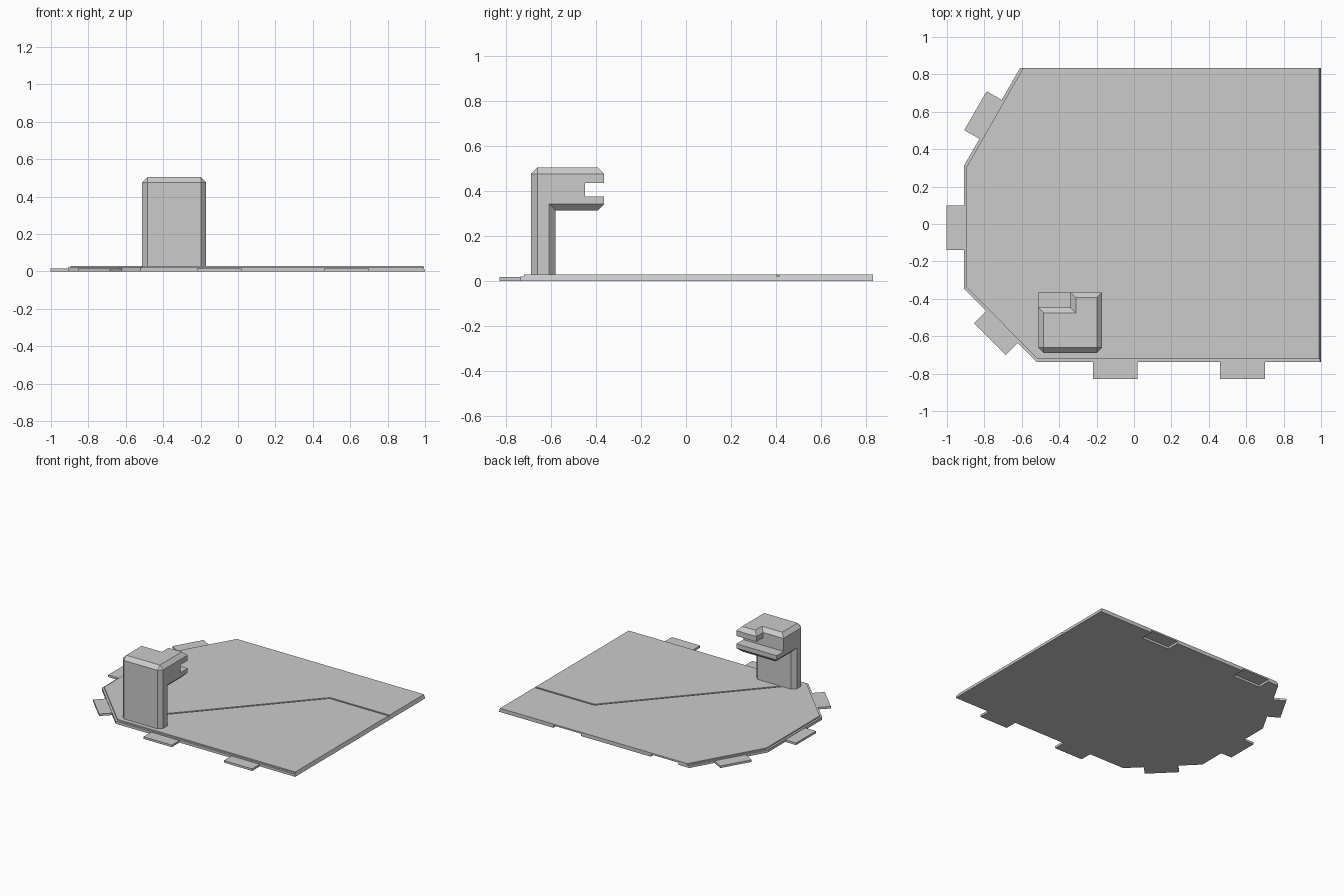
import bpy, bmesh, math
from mathutils import Vector

cube = bpy.data.objects.get("Cube")
if cube:
    bpy.data.objects.remove(cube, do_unlink=True)

grey = bpy.data.materials.new("light grey plastic")
grey.use_nodes = True
grey.diffuse_color = (0.6, 0.6, 0.6, 1)
grey.node_tree.nodes["Principled BSDF"].inputs["Base Color"].default_value = (0.6, 0.6, 0.6, 1)


def finish(bm, name):
    bmesh.ops.recalc_face_normals(bm, faces=bm.faces)
    mesh = bpy.data.meshes.new(name)
    bm.to_mesh(mesh)
    bm.free()
    mesh.materials.append(grey)
    ob = bpy.data.objects.new(name, mesh)
    bpy.context.collection.objects.link(ob)
    return ob


def prism_bm(points, offset):
    """Extrude a closed outline by an offset vector."""
    bm = bmesh.new()
    face = bm.faces.new([bm.verts.new(p) for p in points])
    ext = bmesh.ops.extrude_face_region(bm, geom=[face])
    top = [v for v in ext["geom"] if isinstance(v, bmesh.types.BMVert)]
    bmesh.ops.translate(bm, verts=top, vec=offset)
    bmesh.ops.recalc_face_normals(bm, faces=bm.faces)
    return bm


def slab(name, outline, z0, z1, slope=0.0):
    bm = prism_bm([(x, y, z0) for x, y in outline], (0, 0, z1 - z0))
    for v in bm.verts:
        if v.co.x > 0.99:
            v.co.x -= v.co.z * slope
    return finish(bm, name)


def box(name, x0, x1, y0, y1, z0, z1):
    return slab(name, [(x0, y0), (x1, y0), (x1, y1), (x0, y1)], z0, z1)


def bar(name, a, b, width, z0, z1):
    """Straight flat bar between two plan points."""
    a, b = Vector(a), Vector(b)
    d = (b - a).normalized()
    n = Vector((-d.y, d.x)) * width / 2
    return slab(name, [a - n, b - n, b + n, a + n], z0, z1)


def cut(ob, cutter):
    mod = ob.modifiers.new("cut", "BOOLEAN")
    mod.operation = "DIFFERENCE"
    mod.solver = "EXACT"
    mod.object = cutter
    bpy.context.view_layer.objects.active = ob
    bpy.ops.object.modifier_apply(modifier=mod.name)
    bpy.data.objects.remove(cutter, do_unlink=True)


# Base plate in two layers, the upper one set back on the tabbed sides
base = slab("base_plate", [(1, 0.833), (-0.61, 0.833), (-0.91, 0.31), (-0.91, -0.345),
                           (-0.52, -0.737), (1, -0.737)], 0, 0.02, 0.33)
top = slab("top_plate", [(1, 0.833), (-0.593, 0.833), (-0.895, 0.306), (-0.895, -0.339),
                         (-0.514, -0.722), (1, -0.722)], 0.02, 0.029, 0.33)

# Sockets under the back edge
for x0, x1 in ((-0.52, -0.285), (0.305, 0.54)):
    cut(base, box("socket_cutter", x0, x1, 0.735, 0.9, -0.02, 0.017))

# Bent groove across the top, ending under the post
bend = (0.49, 0.41)
for far in ((1.1, 0.41), (-0.4, -0.58)):
    cut(top, bar("groove_cutter", bend, far, 0.014, 0.0215, 0.06))

# Edge tabs: foot on the plate edge and outward direction in degrees
tabs = [("front_right_tab", -0.1, -0.737, -90), ("front_left_tab", 0.58, -0.737, -90),
        ("side_tab", -0.91, -0.02, 180), ("front_corner_tab", -0.705, -0.55, 225),
        ("back_corner_tab", -0.768, 0.56, 150)]
for name, x, y, deg in tabs:
    d = Vector((math.cos(math.radians(deg)), math.sin(math.radians(deg))))
    foot = Vector((x, y))
    bar(name, foot - d * 0.01, foot + d * 0.092, 0.24, 0, 0.016)

# Clip: upside-down L extruded sideways, with chamfered edges
BACK, FOOT = -0.365, 0.02
profile = [(-0.69, FOOT), (-0.58, FOOT), (-0.58, 0.313), (BACK, 0.313), (BACK, 0.505), (-0.69, 0.505)]
bm = prism_bm([(-0.512, y, z) for y, z in profile], (0.342, 0, 0))


def chamfered(edge):
    a, b = (v.co for v in edge.verts)
    mid = (a + b) / 2
    upright = abs(a.z - b.z) > 0.01
    if upright:
        return mid.y < BACK - 0.01
    if mid.z < FOOT + 0.01:
        return False
    inner_corner = abs(a.x - b.x) > 0.1 and abs(mid.y + 0.58) < 0.01
    return not inner_corner


bmesh.ops.bevel(bm, geom=[e for e in bm.edges if chamfered(e)], offset=0.029,
                offset_type="OFFSET", segments=1, affect="EDGES", clamp_overlap=False)
clip = finish(bm, "clip")

# Slot between the jaws, and the flared bite out of the upper jaw
cut(clip, box("slot_cutter", -0.7, 0, -0.45, -0.2, 0.375, 0.435))
cut(clip, box("bite_cutter", -0.7, -0.34, -0.446, -0.2, 0.4, 0.6))
flare = box("flare_cutter", -0.7, -0.34, -0.446, -0.2, 0.476, 0.536)
for v in flare.data.vertices:
    if v.co.z > 0.5:
        v.co.x += 0.06 if v.co.x > -0.5 else 0
        v.co.y -= 0.06 if v.co.y < -0.3 else 0
cut(clip, flare)
